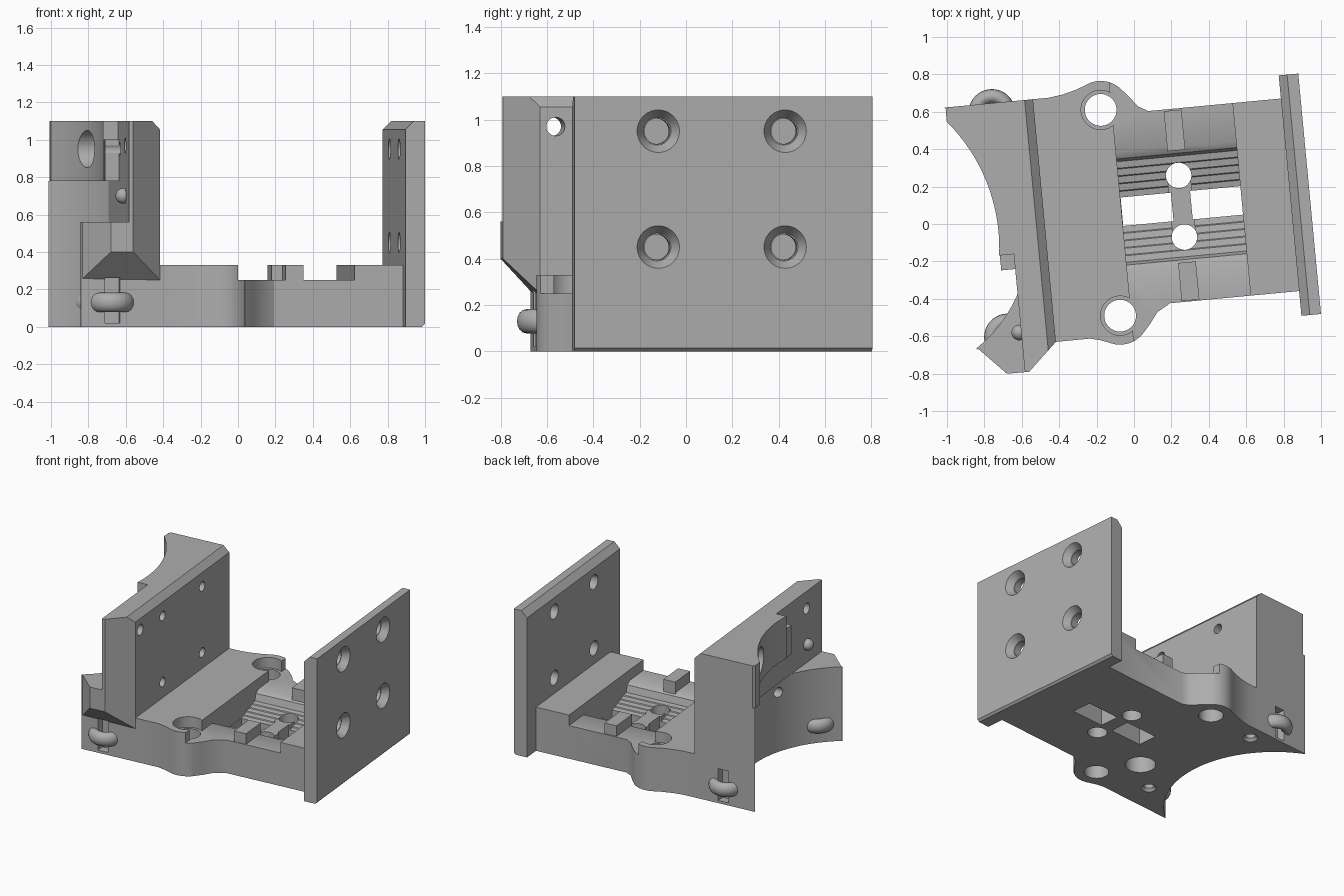
import bpy, bmesh, math
from mathutils import Matrix, Vector

cube = bpy.data.objects.get("Cube")
if cube:
    bpy.data.objects.remove(cube, do_unlink=True)

TURN = Matrix.Rotation(math.radians(5.4), 4, 'Z')
AXES = {'x': Matrix.Rotation(math.pi / 2, 4, 'Y'), 'z': Matrix.Identity(4)}

grey = bpy.data.materials.new("machined_grey")
grey.use_nodes = True
grey.diffuse_color = (0.42, 0.42, 0.42, 1)
grey.node_tree.nodes["Principled BSDF"].inputs["Base Color"].default_value = (0.42, 0.42, 0.42, 1)


def finish(bm, name):
    bmesh.ops.recalc_face_normals(bm, faces=bm.faces)
    me = bpy.data.meshes.new(name)
    bm.to_mesh(me)
    bm.free()
    me.materials.append(grey)
    ob = bpy.data.objects.new(name, me)
    bpy.context.collection.objects.link(ob)
    return ob


def prism(pts, a, b, axis='z', name="part"):
    """Extrude a 2D outline from a to b along an axis."""
    place = {'x': lambda p, q, h: (h, p, q), 'y': lambda p, q, h: (p, h, q),
             'z': lambda p, q, h: (p, q, h)}[axis]
    bm = bmesh.new()
    low = [bm.verts.new(place(p, q, a)) for p, q in pts]
    top = [bm.verts.new(place(p, q, b)) for p, q in pts]
    bm.faces.new(low)
    bm.faces.new(top)
    n = len(pts)
    for i in range(n):
        j = (i + 1) % n
        bm.faces.new((low[i], low[j], top[j], top[i]))
    return finish(bm, name)


def box(x0, x1, y0, y1, z0, z1, name="part"):
    return prism([(x0, y0), (x1, y0), (x1, y1), (x0, y1)], z0, z1, 'z', name)


def rod(p, q, a, b, r, axis='z', r2=None, n=48):
    """Cylinder or cone from a to b; p, q is the centre across the axis."""
    bm = bmesh.new()
    bmesh.ops.create_cone(bm, cap_ends=True, segments=n, radius1=r,
                          radius2=r if r2 is None else r2, depth=b - a)
    mid = (a + b) / 2
    centre = (p, q, mid) if axis == 'z' else (mid, p, q)
    bmesh.ops.transform(bm, verts=bm.verts, matrix=Matrix.Translation(centre) @ AXES[axis])
    return finish(bm, "part")


def combine(target, other, op='DIFFERENCE'):
    mod = target.modifiers.new("bool", 'BOOLEAN')
    mod.operation, mod.solver, mod.object = op, 'EXACT', other
    bpy.context.view_layer.objects.active = target
    bpy.ops.object.modifier_apply(modifier=mod.name)
    bpy.data.objects.remove(other, do_unlink=True)


def add(target, other):
    combine(target, other, 'UNION')


HOLES = [(v, z) for v in (-0.21, 0.34) for z in (0.45, 0.95)]

# Upright side plate with countersunk holes
plate = prism([(0.845, 0), (0.935, 0), (0.95, 0.015), (0.95, 1.1), (0.89, 1.1), (0.845, 1.055)],
              -0.573, 0.718, 'y', "side_plate")
for v, z in HOLES:
    combine(plate, rod(v, z, 0.8, 1.0, 0.055, 'x'))
    combine(plate, rod(v, z, 0.9, 0.96, 0.06, 'x', 0.098))

# Base slab with screw lugs and their blends
body = box(-0.70, -0.06, -0.588, 0.715, 0, 0.33, "bracket_body")
add(body, box(-0.12, 0.86, -0.44, 0.594, 0, 0.33))
LUGS = [(-0.481, -1), (0.624, 1)]
for v, side in LUGS:
    add(body, rod(-0.12, v, 0, 0.33, 0.155))
    right = [(0, -0.06), (0.3, -0.06), (0.26, -0.034), (0.2, 0), (0.155, 0.06), (0.1, 0.12)]
    left = [(-0.3, 0), (0, 0), (-0.05, 0.146), (-0.12, 0.12), (-0.2, 0.1), (-0.28, 0.09)]
    for blend in (right, left):
        add(body, prism([(-0.12 + p, v + side * q) for p, q in blend], 0, 0.33))

# Open channel with stepped cradle floor
steps = []
for i in range(5):
    z = 0.18 - 0.012 * i
    steps += [(-0.2 + 0.04 * i, z), (-0.165 + 0.04 * i, z - 0.006)]
mirrored = [(0.14 - v, z) for v, z in reversed(steps)]
floor = ([(-1, 0.5), (-1, 0.25), (-0.25, 0.25), (-0.215, 0.23)] + steps + mirrored
         + [(0.355, 0.23), (0.39, 0.25), (1, 0.25), (1, 0.5)])
combine(body, prism(floor, -0.06, 0.585, 'x'))
add(body, box(0.2, 0.325, -0.2, 0.35, 0.05, 0.165))
for v0, v1 in ((-0.46, -0.23), (0.37, 0.585)):
    add(body, box(0.215, 0.31, max(v0, -0.435), v1, 0.1, 0.33))

# Through openings in the base
for v in (-0.095, 0.236):
    combine(body, rod(0.262, v, -0.1, 0.5, 0.068))
for u in (0.077, 0.45):
    combine(body, box(u - 0.135, u + 0.135, -0.005, 0.148, -0.1, 0.5))
for v, side in LUGS:
    combine(body, rod(-0.12, v, -0.1, 0.5, 0.085))
    combine(body, rod(-0.12, v, 0.25, 0.5, 0.105))

# Thick upright wall with angled front end
add(body, box(-0.655, -0.475, -0.588, 0.715, 0, 0.5))
add(body, prism([(-0.475, 0.715), (-0.475, -0.588), (-0.632, -0.734), (-0.655, -0.734),
                 (-0.655, 0.715)], 0.4, 1.1))

# Front foot with sloped overhang
bm = bmesh.new()
for u, v, low in ((-0.898, -0.58, 0.25), (-0.475, -0.588, 0.25), (-0.752, -0.733, 0.4),
                  (-0.632, -0.734, 0.4), (-0.9, -0.5, 0.25), (-0.475, -0.5, 0.25)):
    bm.verts.new((u, v, low))
    bm.verts.new((u, v, 0.56))
bmesh.ops.convex_hull(bm, input=bm.verts)
bmesh.ops.dissolve_limit(bm, angle_limit=0.01, verts=bm.verts, edges=bm.edges)
add(body, finish(bm, "part"))
add(body, box(-0.9, -0.6, -0.588, -0.28, 0, 0.56))

# Rear column, lower and upper, each with its own curved face
lower = box(-0.95, -0.6, 0.3, 0.715, 0, 0.78)
combine(lower, rod(-1.322, 0.05, -0.1, 0.9, 0.76, n=128))
upper = prism([(-0.6, -0.1), (-0.6, 0.715), (-0.93, 0.715), (-0.945, 0.70), (-0.945, -0.1)], 0.78, 1.1)
combine(upper, rod(-1.675, 0.03, 0.7, 1.2, 0.95, n=128))
combine(body, rod(-1.322, 0.05, -0.1, 0.56, 0.76, n=128))
add(body, lower)
add(body, upper)
add(body, box(-0.73, -0.64, -0.18, -0.09, 0.78, 1.0))

# Chamfer on the inner top edge of the wall
combine(body, prism([(-0.52, 1.1), (-0.475, 1.055), (-0.4, 1.055), (-0.4, 1.2), (-0.52, 1.2)],
                    -1, 1, 'y'))

# Wall holes, counterbores and underside holes
for v, z in HOLES:
    combine(body, rod(v, z, -1.1, -0.4, 0.036, 'x'))
combine(body, rod(0.34, 0.95, -1.1, -0.69, 0.1, 'x'))
combine(body, rod(0.34, 0.45, -1.1, -0.61, 0.07, 'x'))
combine(body, rod(-0.52, 0.97, -1.1, -0.4, 0.04, 'x'))
combine(body, rod(-0.26, -0.195, -0.1, 0.15, 0.105))
for v in (-0.38, 0.6):
    combine(body, rod(-0.53, v, -0.1, 0.15, 0.035))
    combine(body, rod(-0.53, v, -0.02, 0.02, 0.07, r2=0.035))

# Tie loops: a slot in the end face bridged by a ring
parts = [plate, body]
for name, u, face, side in (("front_tie_loop", -0.73, -0.588, -1), ("rear_tie_loop", -0.70, 0.715, 1)):
    inner, outer = sorted((face - side * 0.06, face + side * 0.1))
    combine(body, box(u - 0.04, u + 0.04, inner, outer, 0.02, 0.26))
    bpy.ops.mesh.primitive_torus_add(major_segments=48, minor_segments=16,
                                     major_radius=0.085, minor_radius=0.04)
    ring = bpy.context.object
    ring.name = name
    ring.data.transform(Matrix.Translation((u, face - side * 0.05, 0.13)) @ Matrix.Diagonal((1, 1, 1.3, 1)))
    ring.data.materials.append(grey)
    parts.append(ring)

# Small locating nub on the outer wall face
bm = bmesh.new()
bmesh.ops.create_uvsphere(bm, u_segments=24, v_segments=12, radius=0.042)
bmesh.ops.translate(bm, verts=bm.verts, vec=Vector((-0.665, -0.52, 0.70)))
parts.append(finish(bm, "locating_nub"))

# Turn everything to its final heading and shade
bpy.ops.object.select_all(action='DESELECT')
for ob in parts:
    ob.data.transform(TURN)
    ob.select_set(True)
bpy.context.view_layer.objects.active = body
bpy.ops.object.shade_smooth_by_angle(angle=math.radians(30))
